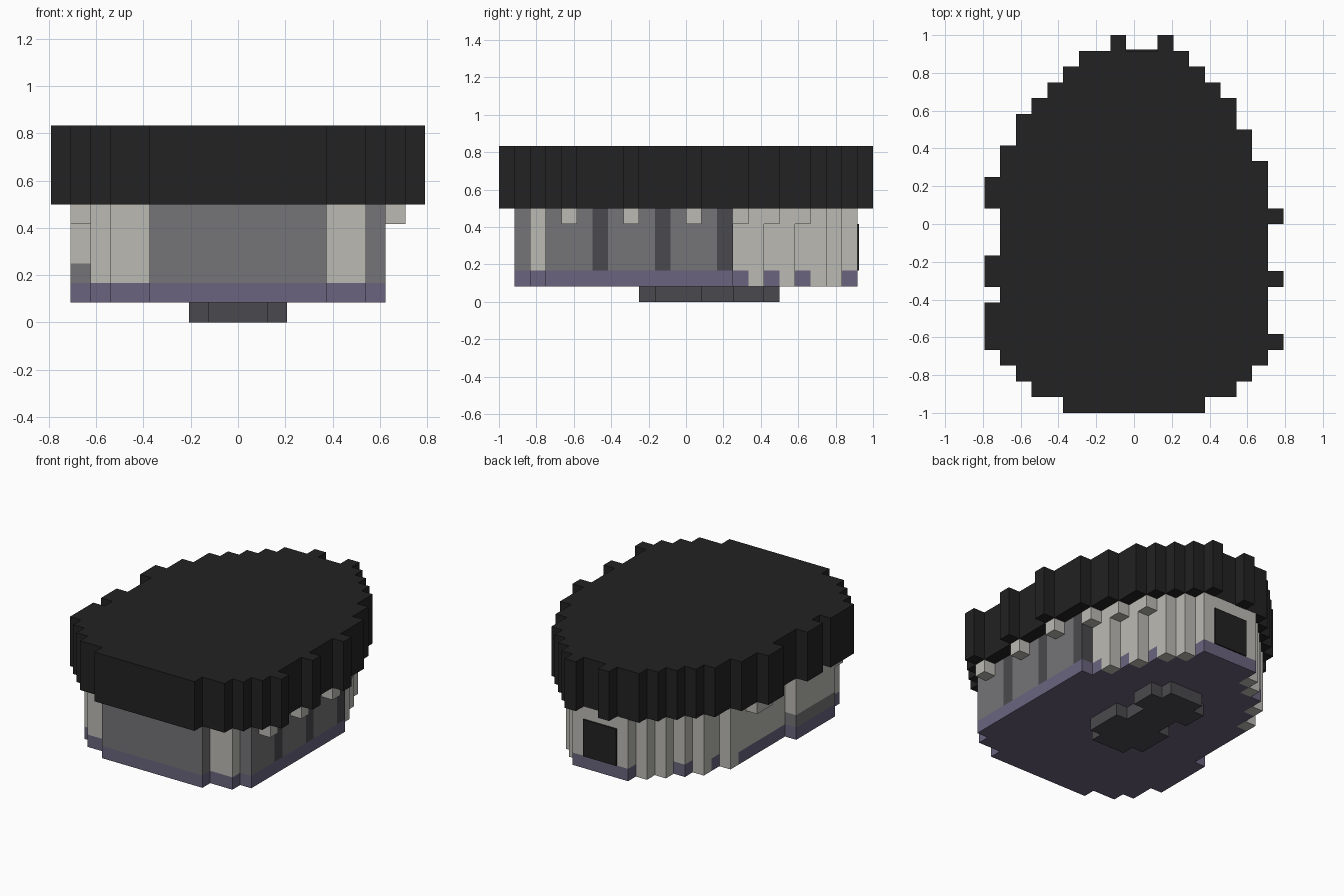
import bpy, bmesh

if "Cube" in bpy.data.objects:
    bpy.data.objects.remove(bpy.data.objects["Cube"])

U = 1 / 12  # size of one block


def material(name, hex_code):
    srgb = [int(hex_code[k:k + 2], 16) / 255 for k in (0, 2, 4)]
    col = [(c / 12.92 if c < 0.04 else ((c + 0.055) / 1.055) ** 2.4) for c in srgb] + [1]
    m = bpy.data.materials.new(name)
    m.use_nodes = True
    m.diffuse_color = col
    m.node_tree.nodes["Principled BSDF"].inputs["Base Color"].default_value = col
    return m


black = material("black", "222222")
light = material("pale_grey", "bbbab3")
grey = material("mid_grey", "757577")
dark = material("dark_grey", "4a494d")
purple = material("dusty_purple", "6a647e")


def slab(name, cells, low, high, mat):
    """Extrude a set of grid cells between two block levels."""
    bm = bmesh.new()
    for i, j in sorted(cells):
        bm.faces.new([bm.verts.new(((i + a) * U - 9.5 * U, (j + b) * U - 1, low * U))
                      for a, b in ((0, 0), (1, 0), (1, 1), (0, 1))])
    bmesh.ops.remove_doubles(bm, verts=bm.verts[:], dist=0.001)
    top = bmesh.ops.extrude_face_region(bm, geom=bm.faces[:])["geom"]
    bmesh.ops.translate(bm, vec=(0, 0, (high - low) * U),
                        verts=[v for v in top if isinstance(v, bmesh.types.BMVert)])
    bmesh.ops.recalc_face_normals(bm, faces=bm.faces[:])
    bmesh.ops.dissolve_limit(bm, angle_limit=0.01, verts=bm.verts[:], edges=bm.edges[:])
    mesh = bpy.data.meshes.new(name)
    bm.to_mesh(mesh)
    bm.free()
    mesh.materials.append(mat)
    ob = bpy.data.objects.new(name, mesh)
    bpy.context.collection.objects.link(ob)
    return ob


def fill(spans):
    return {(i, j) for j, (a, b) in spans.items() for i in range(a, b)}


def column(i, rows):
    return {(i, j) for j in rows}


# Egg-shaped cap: left and right edge of every row, front to back
left = [5, 3, 2, 1, 0, 0, 0, 1, 0, 0, 1, 1, 1, 0, 0, 1, 1, 2, 2, 3, 4, 5, 6]
right = [14, 16, 17, 18, 19, 18, 18, 18, 19, 18, 18, 18, 19, 18, 18, 18, 17, 17,
         16, 16, 15, 14, 13]
cap = fill({j: e for j, e in enumerate(zip(left, right))}) | {(8, 23), (11, 23)}
slab("cap", cap, 6, 10, black)

# Body outline, one block inside the cap
spans = {1: (5, 14), 2: (3, 16)}
for j in range(3, 15):
    spans[j] = (2, 17)
for j in range(15, 23):
    spans[j] = (left[j] + 1, right[j] - 1 - (j in (15, 17, 19)))
body = fill(spans)
side_bulge = column(1, range(5, 10))

# Coloured wall sections
front_panel = {c for c in body if c[1] == 1}
posts = column(16, (6, 10, 14))
side_panel = column(16, range(3, 15)) - posts
slab("front_panel", front_panel, 2, 6, grey)
slab("side_panel", side_panel, 2, 6, grey)
for c in sorted(posts):
    slab("side_post", {c}, 2, 6, dark)
slab("walls", body - front_panel - side_panel - posts, 2, 6, light)
slab("bulge_foot", side_bulge, 2, 3, grey)
slab("bulge_wall", side_bulge, 3, 6, light)

# Small blocks tucked under the cap
tabs = column(17, (4, 8, 12)) | column(1, (4, 13, 14))
tabs |= {(spans[j][1], j) for j in (15, 17, 19)}
for c in sorted(tabs):
    slab("cap_tab", {c}, 5, 6, light)

# Base plate with pale wall feet at the rounded back
feet = {(i, j) for j in (16, 18, 20, 21) for i in (spans[j][0], spans[j][1] - 1)}
slab("base_plate", (body | side_bulge) - feet, 1, 2, purple)
for c in sorted(feet):
    slab("wall_foot", {c}, 1, 2, light)

# Rear hatch, a thin plate
hatch = slab("rear_hatch", fill({22: (8, 11)}), 2, 5, black)
hatch.location.y = 0.008

# Stem with a narrow waist underneath
stem = {j: (7, 12) for j in range(9, 18)}
for j in (9, 13, 14, 17):
    stem[j] = (8, 11)
slab("stem", fill(stem), 0, 1, dark)
